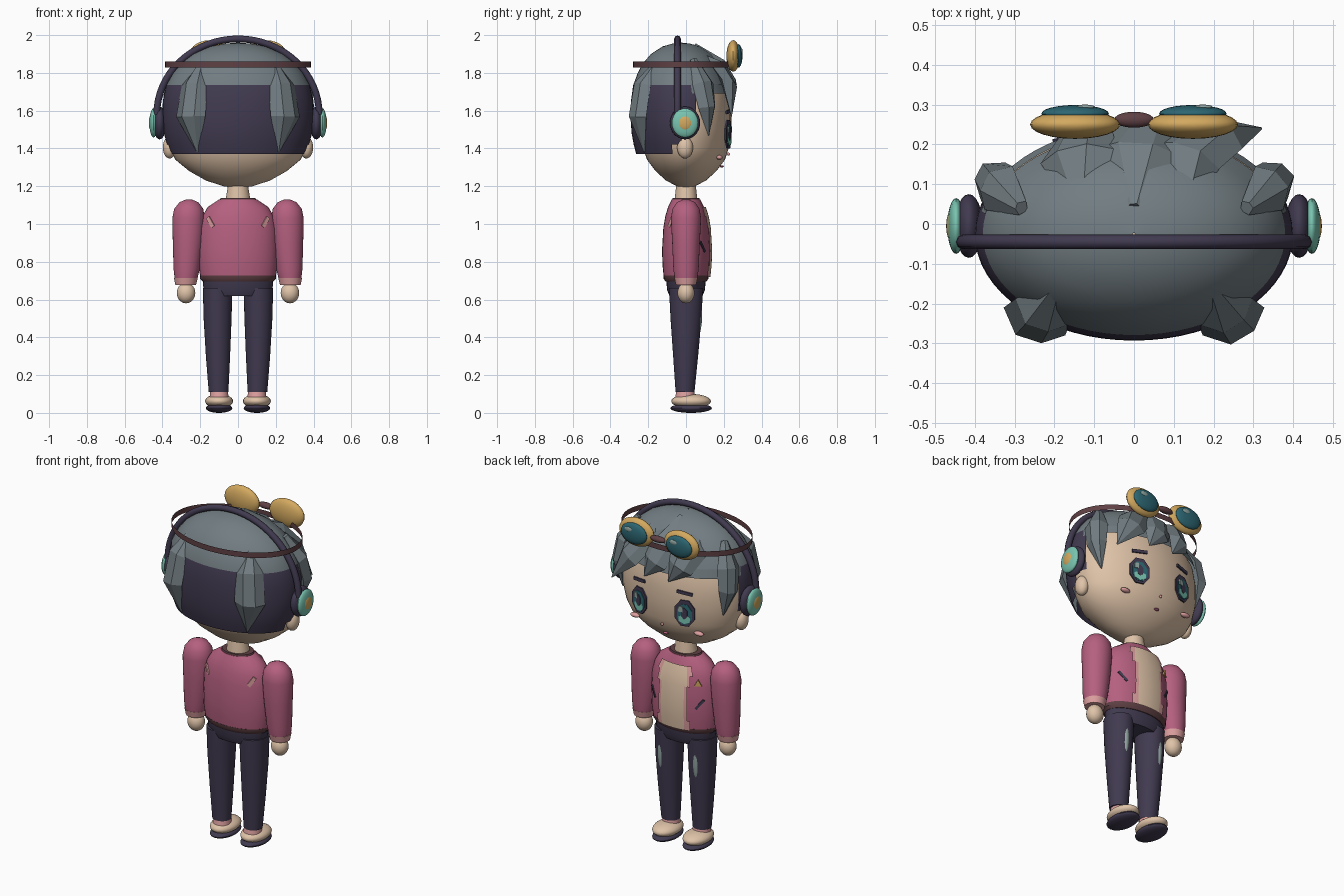
import bpy, bmesh
from math import sin, cos, pi, sqrt, atan2, radians
from mathutils import Vector, Euler

if "Cube" in bpy.data.objects:
    bpy.data.objects.remove(bpy.data.objects["Cube"])


def material(name, code):
    """Flat material from an sRGB hex code, stored as linear values."""
    srgb = [int(code[i:i + 2], 16) / 255 for i in (0, 2, 4)]
    rgba = [((c + 0.055) / 1.055) ** 2.4 for c in srgb] + [1]
    m = bpy.data.materials.new(name)
    m.use_nodes = True
    m.diffuse_color = rgba
    m.node_tree.nodes["Principled BSDF"].inputs["Base Color"].default_value = rgba
    return m


slate = material("slate hair", "727d82")
plum = material("dark plum", "413a50")
rose = material("rose jacket", "b5607f")
skin = material("warm skin", "dfc3a8")
gold = material("gold", "d3a95f")
lens_teal = material("deep teal", "2c6672")
mint = material("mint", "79c4b0")
brown = material("brown", "5f4044")
pink = material("soft pink", "dd9f9f")
pale = material("pale grey green", "8fa39f")

SIDES = ((1, "left"), (-1, "right"))
smooth_parts = []


def finish(name, bm, mats, smooth=True):
    bmesh.ops.recalc_face_normals(bm, faces=bm.faces)
    me = bpy.data.meshes.new(name)
    bm.to_mesh(me)
    bm.free()
    for m in mats:
        me.materials.append(m)
    ob = bpy.data.objects.new(name, me)
    bpy.context.collection.objects.link(ob)
    if smooth:
        smooth_parts.append(ob)
    return ob


def skin_rings(bm, rings, closed=True):
    """Bridge rings of points into a tube, optionally capped."""
    loops = [[bm.verts.new(p) for p in ring] for ring in rings]
    n = len(loops[0])
    for a, b in zip(loops, loops[1:]):
        for i in range(n):
            j = (i + 1) % n
            bm.faces.new((a[i], a[j], b[j], b[i]))
    if closed:
        bm.faces.new(loops[0])
        bm.faces.new(loops[-1])


def loft(name, mats, rings, s=1, seg=32, closed=True, keep=None, paint=None):
    """Stack of ellipses given as (centre x, centre y, z, radius x, radius y)."""
    bm = bmesh.new()
    turn = [2 * pi * i / seg for i in range(seg)]
    skin_rings(bm, [[(s * cx + rx * cos(a), cy + ry * sin(a), z) for a in turn]
                    for cx, cy, z, rx, ry in rings], closed)
    if keep:
        out = [f for f in bm.faces if not keep(f.calc_center_median())]
        bmesh.ops.delete(bm, geom=out, context="FACES")
    if paint:
        for f in bm.faces:
            f.material_index = paint(f.calc_center_median())
    return finish(name, bm, mats)


def blob(name, mat, loc, radii):
    bm = bmesh.new()
    bmesh.ops.create_uvsphere(bm, u_segments=24, v_segments=14, radius=1)
    for v in bm.verts:
        v.co = Vector(loc) + Vector(radii) * v.co
    return finish(name, bm, [mat])


def plate(name, mat, x, z, size, body, side=1, roll=0, sides=4, lift=0.002):
    """Thin polygon lying against an elliptical body (rx, ry)."""
    rx, ry = body
    y = side * ry * sqrt(1 - (x / rx) ** 2)
    yaw = -atan2(side * x / rx ** 2, side * y / ry ** 2)
    spin = Euler((0, radians(roll), yaw))
    out = Vector((x / rx ** 2, y / ry ** 2, 0)).normalized()
    bm = bmesh.new()
    phase = pi / 2 if sides == 3 else pi / sides
    k = 1 if sides == 3 else 1 / cos(pi / sides)
    outline = [(k * cos(phase + 2 * pi * i / sides), k * sin(phase + 2 * pi * i / sides))
               for i in range(sides)]
    rings = []
    for d in (-0.004, 0.004):
        ring = []
        for u, w in outline:
            p = Vector((u * size[0], d, w * size[1]))
            p.rotate(spin)
            ring.append(p + Vector((x, y, z)) + out * lift)
        rings.append(ring)
    skin_rings(bm, rings)
    return finish(name, bm, [mat], smooth=False)


def lock(name, points, thick, s=1):
    """Faceted, tapered hair lock along (x, y, z, half width) points."""
    path = [Vector((s * x, y, z)) for x, y, z, w in points]
    rings = []
    for i, p in enumerate(path):
        t = (path[min(i + 1, len(path) - 1)] - path[max(i - 1, 0)]).normalized()
        n = Vector((p.x / 0.16, p.y / 0.07, (p.z - 1.6) / 0.15))
        n = (n - t * n.dot(t)).normalized()
        side, w = t.cross(n), points[i][3]
        d = min(thick, w)
        rings.append([p + side * w * u + n * d * v for u, v in
                      ((1, 0), (0.35, 1), (-0.45, 0.85), (-1, 0), (0, -0.8))])
    bm = bmesh.new()
    skin_rings(bm, rings)
    return finish(name, bm, [slate], smooth=False)


# Head
head = [(1.19, .03), (1.2, .2), (1.23, .44), (1.28, .67), (1.34, .86), (1.4, .94),
        (1.5, 1), (1.6, 1), (1.7, .95), (1.78, .82), (1.86, .5)]
loft("head", [skin], [(0, 0, z, .385 * r, .24 * r) for z, r in head], seg=48)
loft("neck", [skin], [(0, 0, 1.1, .068, .062), (0, 0, 1.15, .062, .058), (0, 0, 1.22, .05, .05)])

# Hair shell: slate crown over a dark shaved back
shell = [(1.37, .89), (1.42, .94), (1.48, .98), (1.55, 1), (1.65, .995), (1.735, .95),
         (1.8, .86), (1.85, .76), (1.9, .6), (1.94, .37), (1.955, .17), (1.96, .01)]
loft("hair_shell", [slate, plum], [(0, -.025, z, .4 * r, .268 * r) for z, r in shell],
     seg=64, closed=False,
     keep=lambda c: c.z > 1.735 or c.y < min(.05, c.z - 1.47),
     paint=lambda c: 0 if c.z > 1.735 else 1)
loft("hairline", [slate], [(0, -.02, 1.69, .392, .265), (0, -.025, 1.74, .381, .256)],
     seg=64, closed=False, keep=lambda c: c.y > .03)

# Hair locks
for s, side in SIDES:
    lock(side + "_back_lock", [(.19, -.15, 1.85, .02), (.23, -.22, 1.73, .075),
                               (.25, -.245, 1.57, .085), (.215, -.22, 1.38, .003)], .05, s)
    lock(side + "_side_lock", [(.28, .04, 1.87, .02), (.34, .09, 1.74, .065),
                               (.355, .11, 1.62, .055), (.33, .12, 1.47, .003)], .045, s)
lock("swept_bang", [(.12, .02, 1.92, .01), (.13, .17, 1.83, .09), (.21, .225, 1.73, .08),
                    (.32, .24, 1.57, .003)], .04)
lock("middle_bang", [(.0, .04, 1.94, .02), (.01, .18, 1.84, .11), (.04, .235, 1.74, .08),
                     (.1, .25, 1.64, .003)], .035)
lock("short_bang", [(-.13, .02, 1.92, .01), (-.14, .17, 1.83, .1), (-.12, .225, 1.74, .075),
                    (-.06, .25, 1.65, .003)], .04)

# Face
face = (.385, .24)
for s, side in SIDES:
    x = s * .148
    blob(side + "_ear", skin, (s * .362, -.005, 1.405), (.036, .042, .058))
    plate(side + "_eye_rim", plum, x, 1.475, (.058, .076), face, sides=8)
    plate(side + "_iris", lens_teal, x, 1.47, (.043, .058), face, sides=8, lift=.005)
    plate(side + "_iris_glow", mint, x, 1.442, (.034, .024), face, sides=6, lift=.007)
    plate(side + "_pupil", plum, x, 1.475, (.017, .03), face, sides=6, lift=.009)
    plate(side + "_eye_shine", pale, x + .02, 1.5, (.013, .016), face, lift=.011)
    plate(side + "_brow", plum, x, 1.595, (.045, .009), face, roll=s * 6, lift=.004)
    blob(side + "_cheek", pink, (s * .21, .178, 1.352), (.03, .016, .013))
blob("nose", pink, (0, .224, 1.37), (.008, .008, .008))
blob("mouth", rose, (0, .19, 1.305), (.016, .01, .006))

# Goggles pushed up on the hair
loft("goggle_strap", [brown], [(0, -.01, z, .387, .27) for z in (1.828, 1.86)],
     seg=48, closed=False)
blob("goggle_bridge", brown, (0, .262, 1.89), (.05, .02, .018))
for s, side in SIDES:
    x = s * .148
    blob(side + "_goggle_rim", gold, (x, .25, 1.89), (.113, .036, .083))
    blob(side + "_goggle_lens", lens_teal, (x, .277, 1.89), (.085, .022, .062))
    blob(side + "_lens_shine", pale, (x + .025, .294, 1.915), (.025, .006, .014))

# Headphones
curve = bpy.data.curves.new("headphone_band", "CURVE")
curve.dimensions = "3D"
curve.bevel_depth = .018
curve.bevel_resolution = 2
curve.materials.append(plum)
arc = curve.splines.new("POLY")
arc.points.add(32)
for i, p in enumerate(arc.points):
    a = pi * i / 32
    p.co = (.43 * cos(a), -.045, 1.58 + .4 * sin(a), 1)
bpy.context.collection.objects.link(bpy.data.objects.new("headphone_band", curve))
for s, side in SIDES:
    blob(side + "_ear_cushion", plum, (s * .415, -.005, 1.535), (.035, .08, .087))
    blob(side + "_ear_cup", mint, (s * .447, -.005, 1.535), (.022, .07, .077))
    blob(side + "_cup_badge", gold, (s * .458, -.005, 1.535), (.014, .04, .044))

# Jacket with hem, collar and open shirt front
torso = [(.72, .2, .118), (.78, .208, .124), (.86, .21, .127), (.98, .205, .12),
         (1.04, .19, .11), (1.09, .16, .095), (1.13, .1, .075)]
loft("jacket", [rose], [(0, 0, z, rx, ry) for z, rx, ry in torso])
loft("jacket_hem", [brown], [(0, 0, .695, .186, .108), (0, 0, .71, .2, .118),
                             (0, 0, .728, .202, .12)])
loft("collar", [brown], [(0, 0, 1.12, .1, .076), (0, 0, 1.138, .092, .07)])
loft("shirt_front", [skin, pink],
     [(0, .004, z, rx * 1.05, ry * 1.06) for z, rx, ry in torso[:-1]],
     seg=72, closed=False, keep=lambda c: c.y > 0 and abs(c.x) < .1,
     paint=lambda c: 1 if abs(c.x) > .08 else 0)
chest = (.208, .123)
for s, side in SIDES:
    plate(side + "_back_patch", pink, s * .145, 1.01, (.011, .03), (.198, .115),
          side=-1, roll=s * 35)
    plate(side + "_pocket", plum, s * .15, .88, (.007, .035), chest, roll=s * 40)
plate("chest_pin", gold, -.14, 1.0, (.024, .026), (.203, .119), sides=3)

# Arms
for s, side in SIDES:
    loft(side + "_sleeve", [rose],
         [(.275, 0, .71, .06, .06), (.272, 0, .76, .069, .067), (.265, 0, .9, .08, .073),
          (.262, 0, 1.03, .086, .08), (.261, 0, 1.08, .077, .072),
          (.26, 0, 1.115, .05, .048), (.26, 0, 1.13, .015, .015)], s)
    loft(side + "_cuff", [pink], [(.277, 0, .678, .055, .053), (.276, 0, .715, .063, .062)], s)
    blob(side + "_hand", skin, (s * .275, 0, .635), (.049, .045, .055))

# Trousers and shoes
loft("hips", [plum], [(0, 0, .62, .165, .088), (0, 0, .65, .183, .1), (0, 0, .71, .186, .105)])
for s, side in SIDES:
    loft(side + "_leg", [plum],
         [(.103, -.005, .11, .052, .05), (.106, -.002, .3, .064, .066),
          (.108, 0, .5, .074, .082), (.108, 0, .66, .078, .09)], s)
    # Faded knee patches
    blob(side + "_faded_patch", pale, (s * .115, .066, .53), (.02, .02, .11))
    loft(side + "_sock", [pink], [(.1, -.004, .07, .052, .055), (.1, -.004, .125, .045, .045)], s)
    blob(side + "_shoe", skin, (s * .1, .027, .062), (.074, .105, .038))
    blob(side + "_sole", plum, (s * .1, .027, .025), (.07, .11, .025))

# Smooth shading with sharp edges kept
bpy.ops.object.select_all(action="DESELECT")
for ob in smooth_parts:
    ob.select_set(True)
bpy.context.view_layer.objects.active = smooth_parts[0]
bpy.ops.object.shade_smooth_by_angle(angle=radians(35))
